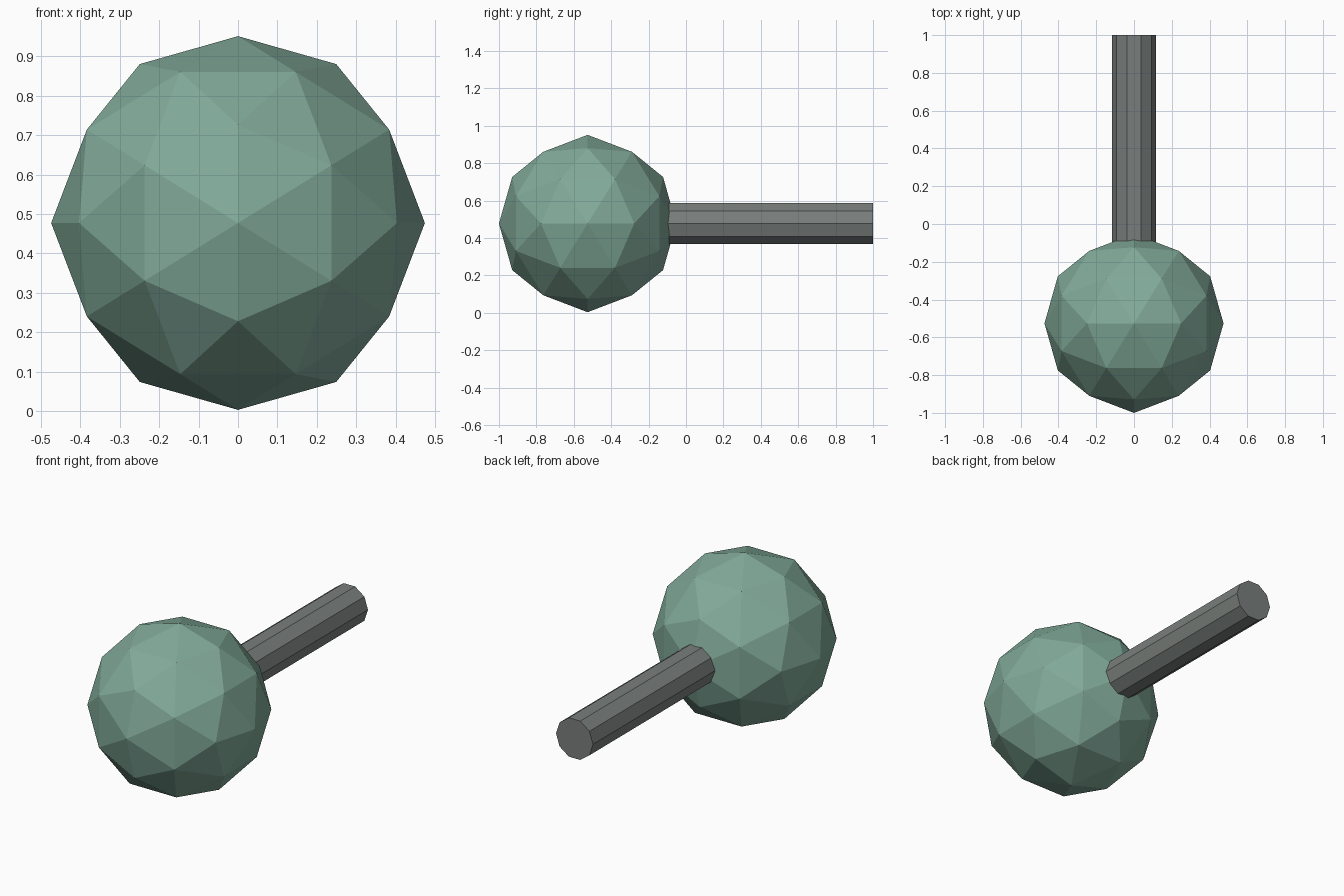
import bpy, bmesh, math
from mathutils import Vector, Matrix

if "Cube" in bpy.data.objects:
    bpy.data.objects.remove(bpy.data.objects["Cube"])

RADIUS = 0.474
CENTRE = Vector((0, -0.526, 0.477))


def material(name, rgb):
    m = bpy.data.materials.new(name)
    m.diffuse_color = (*rgb, 1)
    m.use_nodes = True
    m.node_tree.nodes["Principled BSDF"].inputs["Base Color"].default_value = m.diffuse_color
    return m


def add_object(name, bm, mat):
    bmesh.ops.recalc_face_normals(bm, faces=bm.faces)
    mesh = bpy.data.meshes.new(name)
    bm.to_mesh(mesh)
    bm.free()
    mesh.materials.append(mat)
    obj = bpy.data.objects.new(name, mesh)
    bpy.context.collection.objects.link(obj)
    return obj


green = material("soft green", (0.22, 0.40, 0.32))
grey = material("dark grey", (0.19, 0.21, 0.20))

# Ball: axis-aligned icosahedron, split once and pushed out to a sphere
bm = bmesh.new()
phi = (1 + math.sqrt(5)) / 2
for s in (-1, 1):
    for t in (-phi, phi):
        for co in ((s, 0, t), (t, s, 0), (0, t, s)):
            bm.verts.new(co)
bmesh.ops.convex_hull(bm, input=bm.verts[:])
bmesh.ops.subdivide_edges(bm, edges=bm.edges[:], cuts=1, use_grid_fill=True)
for v in bm.verts:
    v.co = CENTRE + v.co.normalized() * RADIUS
add_object("ball_head", bm, green)

# Handle: ten-sided rod running back from inside the ball
bm = bmesh.new()
start, end = -0.13, 1.0
bmesh.ops.create_cone(bm, cap_ends=True, segments=10, radius1=0.116, radius2=0.116,
                      depth=end - start)
# corners on the x axis, rod axis turned along y
turn = Matrix.Rotation(math.radians(90), 4, 'X') @ Matrix.Rotation(math.radians(90), 4, 'Z')
bmesh.ops.transform(bm, verts=bm.verts[:],
                    matrix=Matrix.Translation((0, (start + end) / 2, CENTRE.z)) @ turn)
add_object("handle", bm, grey)
